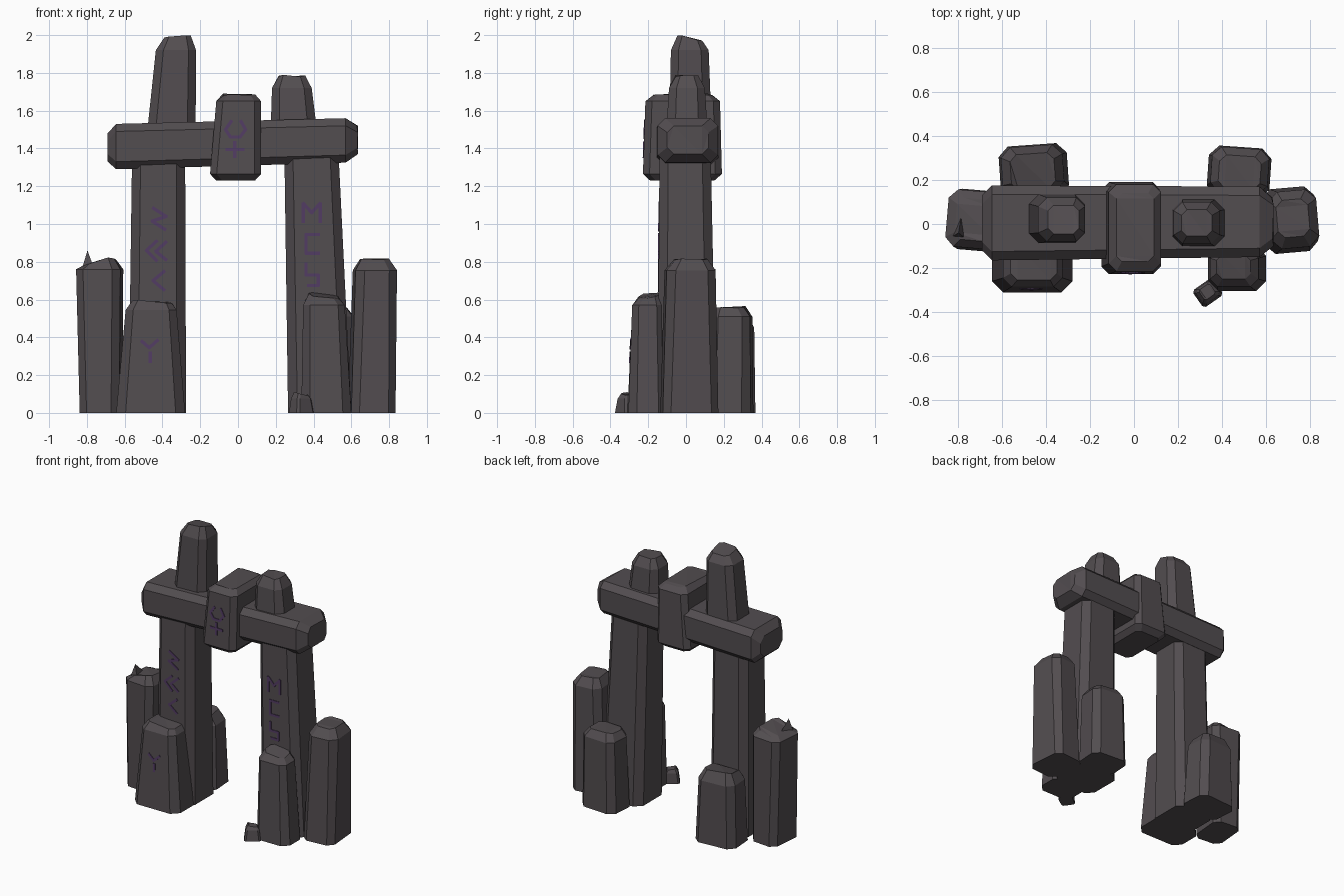
import bpy, bmesh, math, random
from mathutils import Vector, Matrix

if "Cube" in bpy.data.objects:
    bpy.data.objects.remove(bpy.data.objects["Cube"])

random.seed(4)


def material(name, rgb):
    m = bpy.data.materials.new(name)
    m.diffuse_color = (*rgb, 1)
    m.use_nodes = True
    m.node_tree.nodes["Principled BSDF"].inputs["Base Color"].default_value = m.diffuse_color
    return m


STONE = material("dark stone", (0.085, 0.074, 0.080))
RUNE = material("purple rune", (0.085, 0.045, 0.125))


def finish(name, bm, mat):
    bmesh.ops.recalc_face_normals(bm, faces=bm.faces)
    me = bpy.data.meshes.new(name)
    bm.to_mesh(me)
    bm.free()
    me.materials.append(mat)
    ob = bpy.data.objects.new(name, me)
    bpy.context.collection.objects.link(ob)
    return ob


def octagon(a0, a1, b0, b1, c):
    """Rectangle with chamfered corners."""
    return [(a0 + c, b0), (a1 - c, b0), (a1, b0 + c), (a1, b1 - c),
            (a1 - c, b1), (a0 + c, b1), (a0, b1 - c), (a0, b0 + c)]


def loft(name, rings, axis="z", rot=0, tilt=(0, 0), rough=0.0):
    """Stone block from rings (position, a0, a1, b0, b1, chamfer); last ring tilted and roughened."""
    bm = bmesh.new()
    loops = []
    for i, (p, a0, a1, b0, b1, c) in enumerate(rings):
        ca, cb = (a0 + a1) / 2, (b0 + b1) / 2
        loop = []
        for a, b in octagon(a0, a1, b0, b1, c):
            q = p
            if i == len(rings) - 1:
                q += tilt[0] * (a - ca) + tilt[1] * (b - cb) + random.uniform(-rough, rough)
            loop.append(bm.verts.new((a, b, q) if axis == "z" else (q, a, b)))
        loops.append(loop)
    for lo, hi in zip(loops, loops[1:]):
        for k in range(8):
            n = (k + 1) % 8
            bm.faces.new((lo[k], lo[n], hi[n], hi[k]))
    bm.faces.new(loops[0][::-1])
    cap = bm.faces.new(loops[-1])
    if rough:
        bmesh.ops.triangulate(bm, faces=[cap])
    if rot:
        _, a0, a1, b0, b1, _ = rings[0]
        bmesh.ops.rotate(bm, verts=bm.verts, cent=((a0 + a1) / 2, (b0 + b1) / 2, 0),
                         matrix=Matrix.Rotation(math.radians(rot), 3, "Z"))
    return finish(name, bm, STONE)


# Main pillars below the lintel
loft("left_pillar", [(0, -.58, -.275, -.15, .16, .05), (1.42, -.56, -.28, -.14, .13, .045)])
loft("right_pillar", [(0, .265, .60, -.15, .16, .05), (1.42, .245, .53, -.14, .13, .045)])

# Pillar tops above the lintel
loft("left_pillar_top", [(1.40, -.49, -.225, -.09, .14, .045), (1.92, -.435, -.222, -.08, .12, .04),
                         (1.98, -.39, -.25, -.045, .085, .025)], tilt=(.08, -.12), rough=.012)
loft("right_pillar_top", [(1.40, .17, .43, -.11, .12, .05), (1.72, .18, .39, -.09, .10, .04),
                          (1.785, .215, .355, -.055, .065, .025)], rough=.006)

# Lintel with chamfered ends
loft("lintel", [(-.69, -.12, .13, 1.33, 1.48, .04), (-.645, -.165, .175, 1.29, 1.53, .04),
                (.57, -.15, .17, 1.325, 1.56, .04), (.628, -.10, .12, 1.37, 1.52, .035)],
     axis="x", rough=.008)

# Keystone
loft("keystone", [(1.23, -.115, .09, -.19, .15, .03), (1.265, -.148, .122, -.228, .19, .035),
                  (1.65, -.115, .122, -.215, .18, .035), (1.685, -.08, .09, -.17, .14, .025)],
     rough=.008)

# Supporting stones around the pillar feet
loft("far_left_stone", [(0, -.83, -.62, -.12, .155, .04), (.76, -.85, -.615, -.11, .15, .04),
                        (.80, -.81, -.65, -.075, .115, .03)], rot=-5, tilt=(.2, -.1), rough=.012)
loft("far_right_stone", [(0, .59, .825, -.13, .165, .04), (.755, .615, .835, -.11, .15, .045),
                         (.815, .65, .795, -.06, .11, .03)], rot=5, rough=.006)
loft("front_left_stone", [(0, -.645, -.28, -.31, -.06, .05), (.545, -.595, -.325, -.285, -.08, .04),
                          (.59, -.56, -.35, -.255, -.10, .03)], tilt=(-.05, 0), rough=.005)
loft("front_right_stone", [(0, .335, .60, -.305, -.10, .045), (.57, .345, .565, -.285, -.12, .035),
                           (.62, .375, .53, -.25, -.14, .025)], tilt=(-.12, .1), rough=.006)
loft("back_left_stone", [(0, -.61, -.30, .12, .36, .045), (.45, -.60, -.32, .14, .355, .045),
                         (.51, -.56, -.36, .16, .32, .03)], rot=4, tilt=(0, .15), rough=.01)
loft("back_right_stone", [(0, .335, .62, .12, .35, .045), (.51, .35, .61, .14, .345, .04),
                          (.56, .385, .575, .16, .31, .03)], rot=-4, rough=.006)
loft("rubble", [(0, .28, .39, -.36, -.265, .012), (.075, .29, .38, -.35, -.27, .012),
                (.10, .305, .365, -.335, -.28, .008)], rot=35, tilt=(-.2, 0), rough=.004)

# Broken shard on the far left stone
bm = bmesh.new()
base = [bm.verts.new(v) for v in ((-.83, -.06, .75), (-.76, -.07, .76), (-.78, .06, .76))]
tip = bm.verts.new((-.797, -.04, .86))
bm.faces.new(base)
for k in range(3):
    bm.faces.new((base[k], base[(k + 1) % 3], tip))
finish("shard", bm, STONE)


def runes(name, lines, z0, y0, z1, y1, w=.0085, d=.004):
    """Thin stroke plates on the front face running from (z0, y0) to (z1, y1)."""
    bm = bmesh.new()
    for line in lines:
        for p, q in zip(line, line[1:]):
            p, q = Vector(p), Vector(q)
            t = (q - p).normalized()
            n = Vector((-t.y, t.x)) * w
            p, q = p - t * w * .6, q + t * w * .6
            rows = []
            for off in (-d, d):
                rows.append([bm.verts.new((c.x, y0 + (y1 - y0) * (c.y - z0) / (z1 - z0) + off, c.y))
                             for c in (p - n, q - n, q + n, p + n)])
            bm.faces.new(rows[0])
            bm.faces.new(rows[1][::-1])
            for k in range(4):
                m = (k + 1) % 4
                bm.faces.new((rows[0][k], rows[0][m], rows[1][m], rows[1][k]))
    finish(name, bm, RUNE)


# Carved signs
runes("left_pillar_runes", [
    [(-.45, 1.085), (-.38, 1.04), (-.455, 1.015), (-.385, .97)],
    [(-.43, .91), (-.485, .86), (-.43, .805)],
    [(-.38, .905), (-.435, .855), (-.38, .81)],
    [(-.39, .75), (-.45, .70), (-.39, .65)]], 0, -.15, 1.42, -.14)
runes("right_pillar_runes", [
    [(.345, 1.01), (.345, 1.11), (.39, 1.06), (.435, 1.11), (.435, 1.01)],
    [(.43, .945), (.36, .945), (.36, .845), (.43, .845)],
    [(.36, .79), (.36, .73), (.425, .73), (.425, .675), (.37, .675)]], 0, -.15, 1.42, -.14)
runes("front_stone_rune", [
    [(-.51, .38), (-.47, .345), (-.425, .385)],
    [(-.465, .32), (-.465, .27)]], 0, -.31, .545, -.285)
runes("keystone_runes", [
    [(-.035, 1.545), (-.066, 1.50), (-.04, 1.46), (.01, 1.46), (.04, 1.50), (.015, 1.545)],
    [(-.017, 1.435), (-.017, 1.355)],
    [(-.062, 1.395), (.03, 1.395)]], 1.265, -.228, 1.65, -.215)
